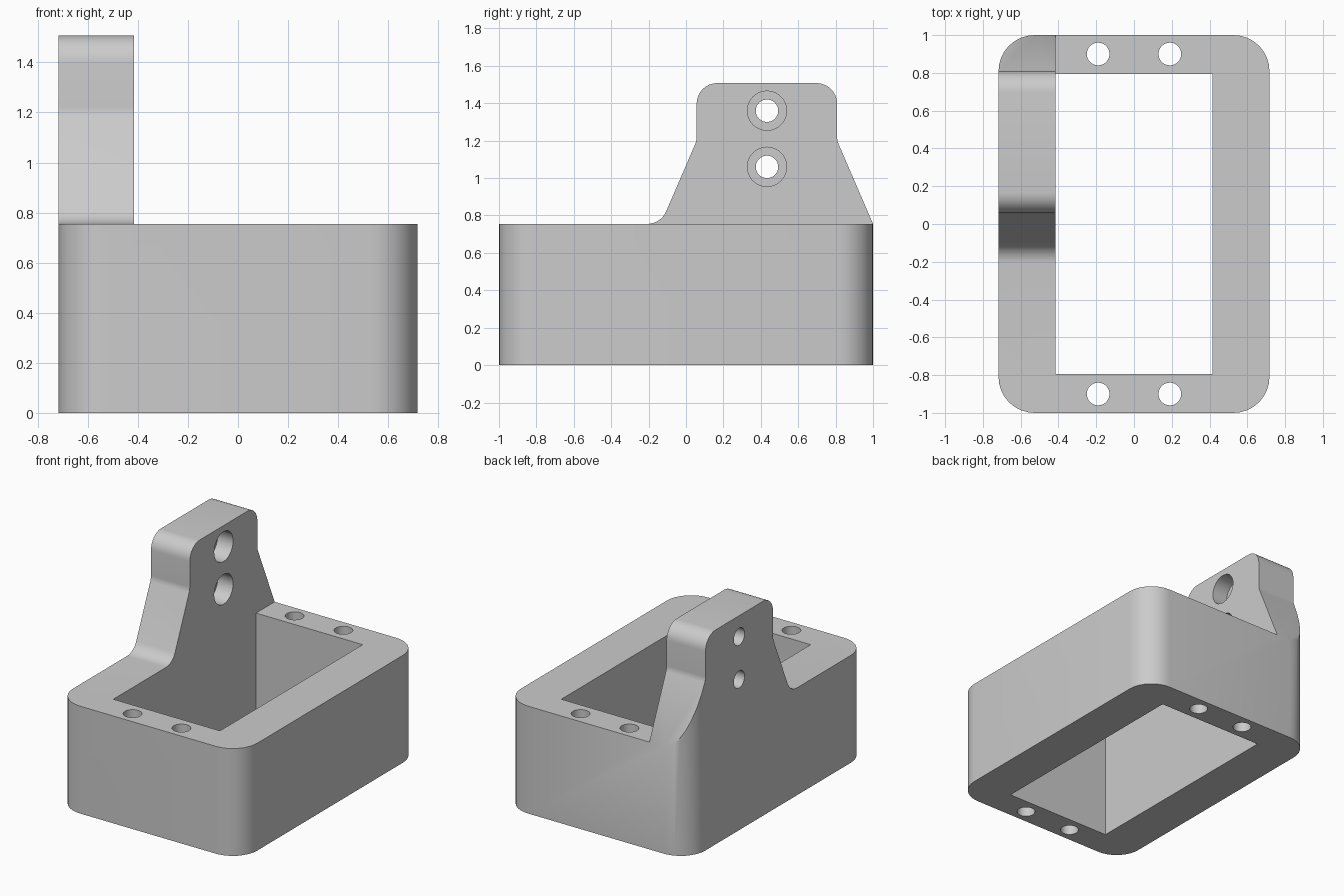
import bpy, bmesh, math
from mathutils import Vector, Matrix

if "Cube" in bpy.data.objects:
    bpy.data.objects.remove(bpy.data.objects["Cube"], do_unlink=True)

HALF_X, WALL_X, WALL_Y = 0.717, 0.415, 0.793
DECK, TOP = 0.755, 1.508

grey = bpy.data.materials.new("plain grey")
grey.use_nodes = True
grey.diffuse_color = (0.6, 0.6, 0.6, 1)
grey.node_tree.nodes["Principled BSDF"].inputs["Base Color"].default_value = (0.6, 0.6, 0.6, 1)


def rounded(corners, steps=8):
    """Outline from (u, v, radius) corners, with arcs where radius > 0."""
    out = []
    for i, (u, v, r) in enumerate(corners):
        p = Vector((u, v))
        if r == 0:
            out.append(p)
            continue
        a = (Vector(corners[i - 1][:2]) - p).normalized()
        b = (Vector(corners[(i + 1) % len(corners)][:2]) - p).normalized()
        half = a.angle(b) / 2
        centre = p + (a + b).normalized() * r / math.sin(half)
        start = p + a * r / math.tan(half) - centre
        end = p + b * r / math.tan(half) - centre
        turn = math.atan2(start.x * end.y - start.y * end.x, start.dot(end))
        for k in range(steps + 1):
            out.append(centre + Matrix.Rotation(turn * k / steps, 2) @ start)
    return out


def extrude(name, outline, low, high, axis="z"):
    """Prism from an outline in xy (axis z) or yz (axis x)."""
    bm = bmesh.new()
    place = (lambda p: (p.x, p.y, low)) if axis == "z" else (lambda p: (low, p.x, p.y))
    face = bm.faces.new([bm.verts.new(place(p)) for p in outline])
    moved = bmesh.ops.extrude_face_region(bm, geom=[face])["geom"]
    shift = Vector((0, 0, high - low)) if axis == "z" else Vector((high - low, 0, 0))
    bmesh.ops.translate(bm, vec=shift, verts=[g for g in moved if isinstance(g, bmesh.types.BMVert)])
    bmesh.ops.recalc_face_normals(bm, faces=bm.faces)
    mesh = bpy.data.meshes.new(name)
    bm.to_mesh(mesh)
    bm.free()
    obj = bpy.data.objects.new(name, mesh)
    bpy.context.collection.objects.link(obj)
    return obj


def rect(u0, u1, v0, v1, r=0):
    return rounded([(u0, v0, r), (u1, v0, r), (u1, v1, r), (u0, v1, r)])


def circle(u, v, r, sides=40):
    return [Vector((u + r * math.cos(math.tau * k / sides), v + r * math.sin(math.tau * k / sides)))
            for k in range(sides)]


def combine(target, cutter, operation="DIFFERENCE"):
    cutter.hide_render = True
    mod = target.modifiers.new("cut", "BOOLEAN")
    mod.operation, mod.solver, mod.object = operation, "EXACT", cutter
    bpy.context.view_layer.objects.active = target
    bpy.ops.object.modifier_apply(modifier=mod.name)
    bpy.data.objects.remove(cutter, do_unlink=True)


# Rounded block, trimmed to the side outline of frame and upright lug
body = extrude("frame_with_upright_lug", rect(-HALF_X, HALF_X, -1, 1, 0.19), 0, TOP + 0.1)
side = rounded([
    (-1.2, -0.2, 0), (1.2, -0.2, 0), (1.2, DECK, 0), (1.0, DECK, 0),
    (0.808, 1.2, 0.1), (0.808, TOP, 0.11), (0.057, TOP, 0.11), (0.057, 1.2, 0.1),
    (-0.135, DECK, 0.11), (-1.2, DECK, 0)])
combine(body, extrude("side_outline", side, -1, 1, "x"), "INTERSECT")

# Clear the space beside the lug, then the rectangular opening
combine(body, extrude("lug_side_cutter", rect(-WALL_X, 1, -1.2, 1.2), DECK, 2))
combine(body, extrude("opening_cutter", rect(-WALL_X, WALL_X, -WALL_Y, WALL_Y), -0.1, 1))

# Vertical bolt holes in the end walls
for x in (-0.19, 0.19):
    for y in (-0.9, 0.9):
        combine(body, extrude("bolt_hole_cutter", circle(x, y, 0.06), -0.1, 1))

# Counterbored screw holes through the lug
for z in (1.06, 1.36):
    combine(body, extrude("screw_hole_cutter", circle(0.433, z, 0.06), -1, 0, "x"))
    combine(body, extrude("counterbore_cutter", circle(0.433, z, 0.105), -WALL_X - 0.12, 0, "x"))

body.data.materials.clear()
body.data.materials.append(grey)
for poly in body.data.polygons:
    poly.material_index = 0
bpy.ops.object.select_all(action="DESELECT")
body.select_set(True)
bpy.context.view_layer.objects.active = body
bpy.ops.object.shade_smooth_by_angle(angle=math.radians(30))
